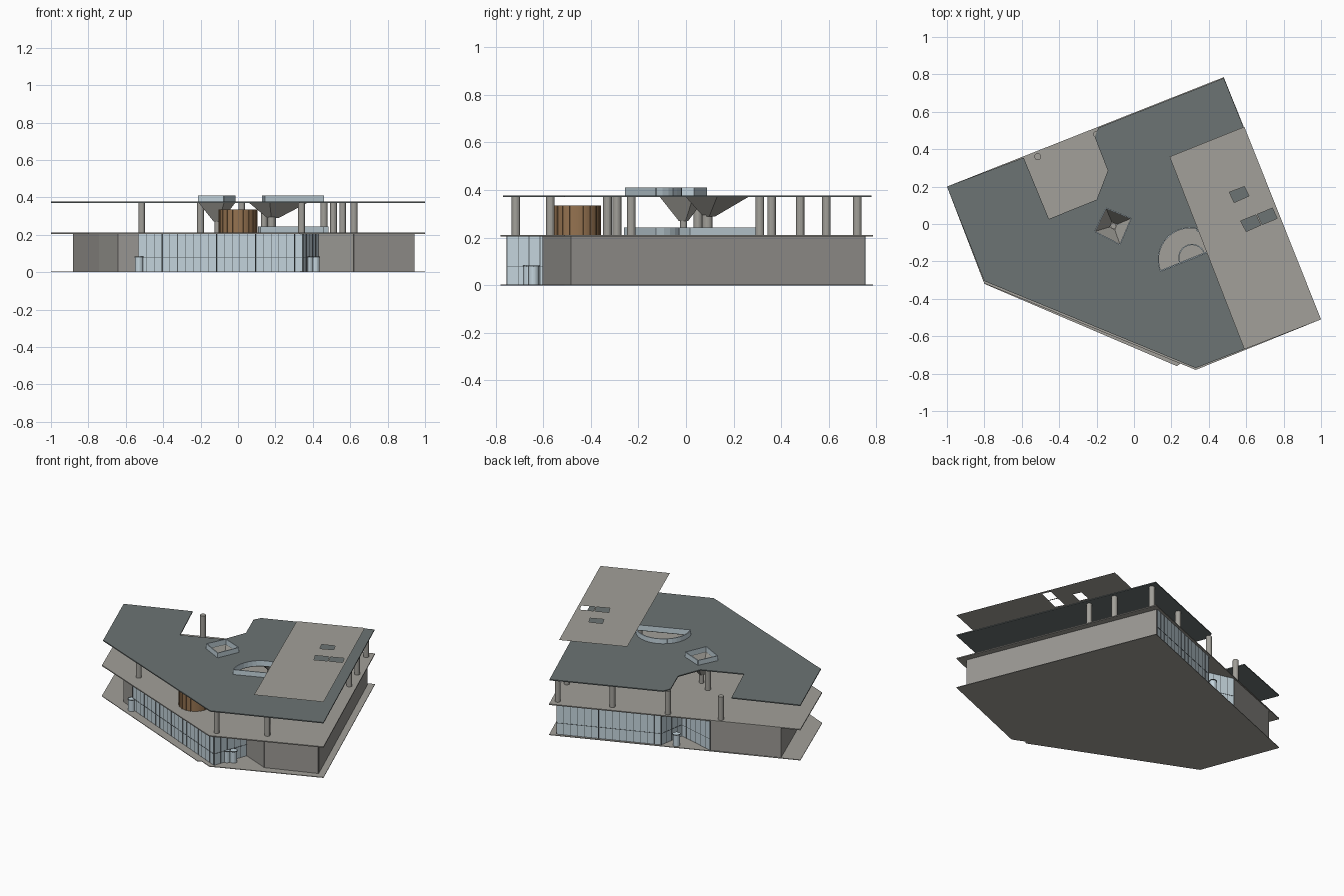
import bpy, bmesh, math
from mathutils import Vector

if "Cube" in bpy.data.objects:
    bpy.data.objects.remove(bpy.data.objects["Cube"])


def material(name, rgb):
    m = bpy.data.materials.new(name)
    m.diffuse_color = (*rgb, 1)
    m.use_nodes = True
    m.node_tree.nodes["Principled BSDF"].inputs["Base Color"].default_value = m.diffuse_color
    return m


DARK = material("roof_grey", (0.15, 0.175, 0.175))
LIGHT = material("concrete", (0.36, 0.35, 0.32))
STONE = material("wall_stone", (0.32, 0.31, 0.29))
GLASS = material("glass", (0.55, 0.66, 0.72))
FRAME = material("frame", (0.10, 0.12, 0.13))
WOOD = material("wood", (0.30, 0.17, 0.08))


def finish(name, bm, mat, normals=True):
    if normals:
        bmesh.ops.recalc_face_normals(bm, faces=bm.faces[:])
    me = bpy.data.meshes.new(name)
    bm.to_mesh(me)
    bm.free()
    me.materials.append(mat)
    ob = bpy.data.objects.new(name, me)
    bpy.context.collection.objects.link(ob)
    return ob


def plate(name, outer, z, thick, mat, holes=()):
    """Flat slab from an outline with optional openings."""
    bm = bmesh.new()
    edges = []
    for loop in (outer, *holes):
        vs = [bm.verts.new((x, y, z)) for x, y in loop]
        edges += [bm.edges.new((vs[i - 1], vs[i])) for i in range(len(vs))]
    bmesh.ops.triangle_fill(bm, edges=edges, use_beauty=True, use_dissolve=False, normal=(0, 0, 1))
    if thick:
        r = bmesh.ops.extrude_face_region(bm, geom=bm.faces[:])
        vs = [g for g in r["geom"] if isinstance(g, bmesh.types.BMVert)]
        bmesh.ops.translate(bm, verts=vs, vec=(0, 0, thick))
    return finish(name, bm, mat, bool(thick))


def wall(name, pts, z0, z1, mat, closed=False, t=0.006):
    """Thin upright wall following a plan line."""
    bm = bmesh.new()
    n = len(pts)
    for i in range(n if closed else n - 1):
        a, b = Vector(pts[i]), Vector(pts[(i + 1) % n])
        d = (b - a).normalized() * t / 2
        s = Vector((-d.y, d.x))
        q = [a - s, b - s, b + s, a + s]
        lo = [bm.verts.new((p.x, p.y, z0)) for p in q]
        hi = [bm.verts.new((p.x, p.y, z1)) for p in q]
        bm.faces.new(lo[::-1])
        bm.faces.new(hi)
        for k in range(4):
            m = (k + 1) % 4
            bm.faces.new((lo[k], lo[m], hi[m], hi[k]))
    return finish(name, bm, mat)


def glazing(name, pts, step=0.045):
    """Glass wall with posts and one rail."""
    wall(name, pts, 0.004, 0.206, GLASS)
    wall(name + "_rail", pts, 0.079, 0.082, FRAME, t=0.009)
    for k in range(len(pts) - 1):
        a, b = Vector(pts[k]), Vector(pts[k + 1])
        d = (b - a).normalized() * 0.0015
        n = max(1, round((b - a).length / step))
        for i in range(n + 1):
            p = a.lerp(b, i / n)
            wall(f"{name}_post_{k}_{i}", [p - d, p + d], 0.004, 0.206, FRAME, t=0.009)


def cylinder(name, x, y, z0, z1, r, mat, sides=16):
    bm = bmesh.new()
    bmesh.ops.create_cone(bm, cap_ends=True, segments=sides, radius1=r, radius2=r, depth=z1 - z0)
    bmesh.ops.translate(bm, verts=bm.verts[:], vec=(x, y, (z0 + z1) / 2))
    ob = finish(name, bm, mat)
    for p in ob.data.polygons:
        p.use_smooth = abs(p.normal.z) < 0.5 and sides > 16
    return ob


def funnel(name, top, apex, z0, z1, scale):
    """Tapered shaft narrowing downwards, open at both ends."""
    bm = bmesh.new()
    c = Vector(apex)
    hi = [bm.verts.new((x, y, z1)) for x, y in top]
    lo = [bm.verts.new((*(c + (Vector(p) - c) * scale), z0)) for p in top]
    for i in range(len(top)):
        bm.faces.new((hi[i - 1], lo[i - 1], lo[i], hi[i]))
    return finish(name, bm, LIGHT)


def arc(cx, cy, r, a0=22, a1=202, n=18):
    return [(cx + r * math.cos(math.radians(a0 + (a1 - a0) * i / n)),
             cy + r * math.sin(math.radians(a0 + (a1 - a0) * i / n))) for i in range(n + 1)]


# Openings through the roof
diamond = [(-0.15, 0.085), (-0.015, 0.03), (-0.075, -0.11), (-0.21, -0.04)]
half_round = arc(0.30, -0.19, 0.17)

# Ground plate, upper floor and main roof
plate("ground_plate", [(-1, 0.2), (0.48, 0.785), (1, -0.51), (0.33, -0.78), (0.25, -0.745),
                       (0.23, -0.76), (-0.8, -0.32)], 0, 0.004, LIGHT)
plate("upper_floor", [(-1, 0.2), (0.48, 0.785), (1, -0.51), (0.33, -0.78), (-0.8, -0.318)],
      0.205, 0.007, LIGHT)
plate("main_roof", [(-1, 0.2), (-0.59, 0.355), (-0.455, 0.027), (-0.2, 0.13), (-0.14, 0.285),
                    (-0.21, 0.465), (-0.19, 0.515), (0.48, 0.78), (1, -0.51), (0.33, -0.77),
                    (-0.8, -0.305)], 0.37, 0.007, DARK, [diamond, half_round])

# Floating top canopy with its openings
plate("top_canopy", [(0.19, 0.36), (0.59, 0.52), (1, -0.51), (0.59, -0.67)], 0.516, 0, LIGHT,
      [[(0.51, 0.17), (0.59, 0.2), (0.615, 0.15), (0.535, 0.115)],
       [(0.57, 0.016), (0.652, 0.049), (0.677, -0.006), (0.6, -0.04)],
       [(0.66, 0.052), (0.74, 0.085), (0.765, 0.03), (0.685, -0.003)]])

# Ground floor: solid walls and glazing
wall("east_wall", [(0.43, -0.52), (0.62, -0.60), (0.94, -0.48), (0.872, -0.31), (0.445, 0.75)],
     0.004, 0.206, STONE)
wall("west_wall", [(-0.464, 0.40), (-0.88, 0.24), (-0.74, -0.12), (-0.64, -0.31), (-0.53, -0.365)],
     0.004, 0.206, STONE)
glazing("front_glazing", [(-0.53, -0.37), (0.345, -0.75), (0.43, -0.52)])
glazing("back_glazing", [(0.445, 0.75), (-0.17, 0.51), (-0.2, 0.33), (-0.464, 0.40)])

# Small round entrance drums at the three doors
doors = [(0.38, -0.66), (0.415, -0.64), (-0.53, -0.385), (-0.25, 0.46)]
for i, (x, y) in enumerate(doors):
    cylinder(f"entrance_drum_{i}", x, y, 0.004, 0.082, 0.022, GLASS)
    wall(f"entrance_drum_frame_{i}", arc(x, y, 0.023, 0, 360, 16), 0.078, 0.083, FRAME, t=0.003)

# Upper floor columns
columns = [(-0.515, -0.33), (-0.2, 0.05), (0.02, -0.29), (0.34, -0.715), (0.62, -0.57),
           (0.62, 0.31), (0.56, 0.48), (0.46, 0.72), (0.14, 0.59), (-0.2, 0.48), (0.51, -0.23),
           (-0.515, 0.36)]
for i, (x, y) in enumerate(columns):
    cylinder(f"column_{i}", x, y, 0.21, 0.371, 0.018, LIGHT)

# Curved wooden room with vertical boards
cylinder("wooden_room", 0, -0.46, 0.21, 0.335, 0.1, WOOD, 40)
for i in range(20):
    a = math.tau * i / 20
    d = Vector((math.cos(a), math.sin(a)))
    c = Vector((0, -0.46))
    wall(f"wood_batten_{i}", [c + d * 0.097, c + d * 0.103], 0.21, 0.335, WOOD)

# Skylight kerbs above the roof and light shafts below
wall("diamond_kerb", diamond, 0.376, 0.41, GLASS, True)
wall("half_round_kerb", half_round, 0.376, 0.41, GLASS, True)
funnel("diamond_shaft", diamond, (-0.11, -0.01), 0.27, 0.371, 0.2)
pit = [(0.06, 0.05), (0.30, 0.26), (0.37, 0.13), (0.17, 0.0)]
funnel("canopy_support", pit, (0.18, 0.09), 0.29, 0.37, 0.2)
cylinder("diamond_shaft_post", -0.11, -0.01, 0.21, 0.275, 0.015, LIGHT)
cylinder("canopy_support_post", 0.18, 0.09, 0.21, 0.295, 0.022, LIGHT)

# Low glass balustrades on the upper floor
wall("round_balustrade", arc(0.29, -0.19, 0.18), 0.211, 0.243, GLASS, True)
wall("inner_balustrade", arc(0.31, -0.18, 0.07), 0.211, 0.243, GLASS)
wall("square_balustrade", [(0.22, 0.26), (0.36, 0.32), (0.48, 0.02), (0.34, -0.04)],
     0.211, 0.243, GLASS, True)
